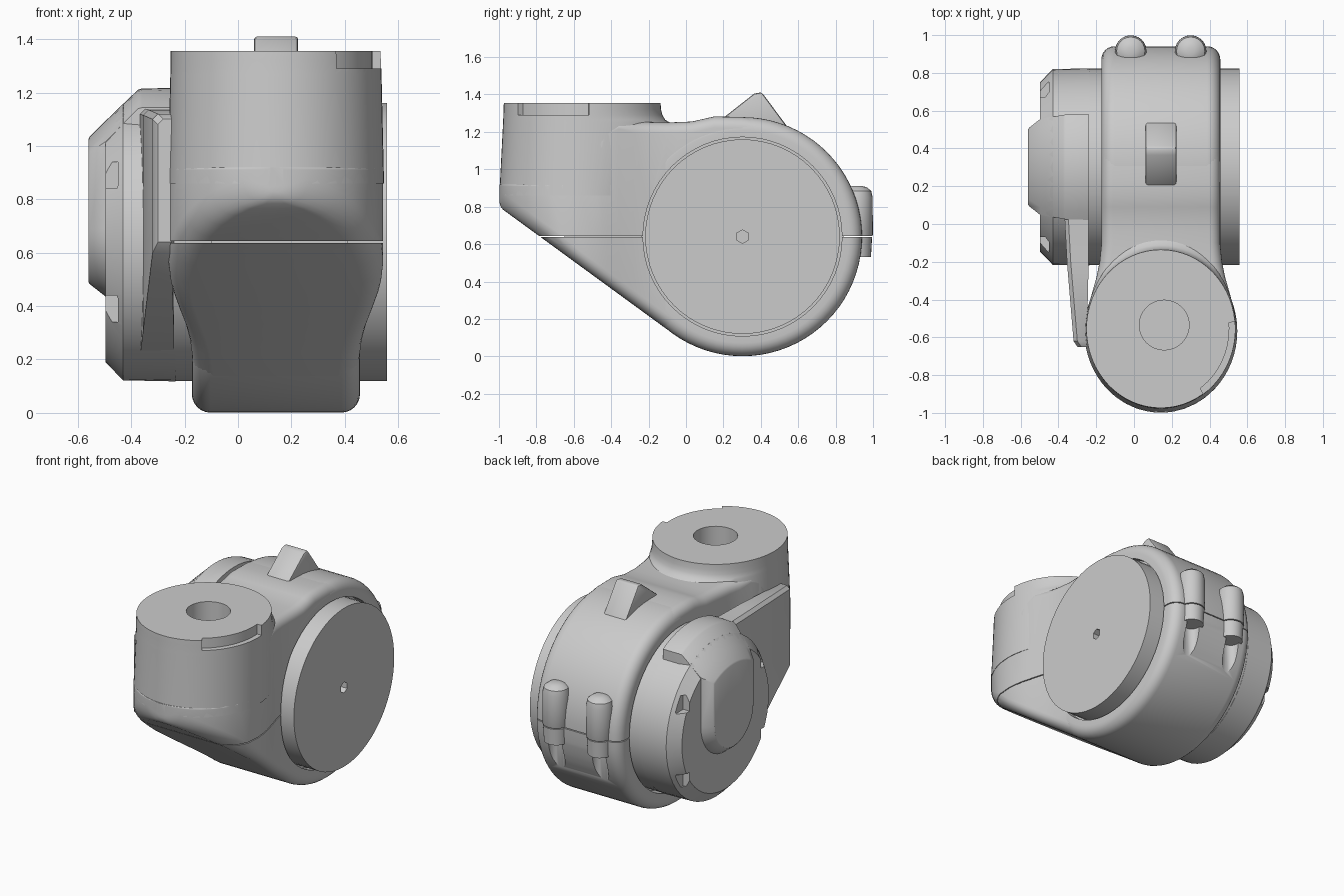
import bpy, bmesh
from math import sin, cos, pi, sqrt, radians

if "Cube" in bpy.data.objects:
    bpy.data.objects.remove(bpy.data.objects["Cube"])

CX, CY, CZ, R = 0.142, 0.302, 0.64, 0.639   # clamp ring centre and radius


def loft(name, rings, helper=False):
    """Closed solid through a list of equally sized vertex rings."""
    bm = bmesh.new()
    vs = [[bm.verts.new(p) for p in r] for r in rings]
    n = len(rings[0])
    for a, b in zip(vs, vs[1:]):
        for i in range(n):
            j = (i + 1) % n
            bm.faces.new((a[i], a[j], b[j], b[i]))
    bm.faces.new(vs[0])
    bm.faces.new(vs[-1])
    bmesh.ops.recalc_face_normals(bm, faces=bm.faces)
    me = bpy.data.meshes.new(name)
    bm.to_mesh(me)
    bm.free()
    ob = bpy.data.objects.new(name, me)
    bpy.context.collection.objects.link(ob)
    ob.hide_render = helper
    return ob


def lathe_x(name, prof, n=64, helper=False):
    return loft(name, [[(x, CY + r * cos(2 * pi * i / n), CZ + r * sin(2 * pi * i / n))
                        for i in range(n)] for x, r in prof], helper)


def lathe_z(name, cx, cy, prof, n=24, helper=False):
    return loft(name, [[(cx + r * cos(2 * pi * i / n), cy + r * sin(2 * pi * i / n), z)
                        for i in range(n)] for z, r in prof], helper)


def box(name, lo, hi, helper=False):
    return loft(name, [[(lo[0], lo[1], z), (hi[0], lo[1], z), (hi[0], hi[1], z), (lo[0], hi[1], z)]
                       for z in (lo[2], hi[2])], helper)


def activate(ob):
    bpy.ops.object.select_all(action='DESELECT')
    ob.select_set(True)
    bpy.context.view_layer.objects.active = ob


def cut(ob, *cutters):
    activate(ob)
    for c in cutters:
        m = ob.modifiers.new("cut", 'BOOLEAN')
        m.operation, m.solver, m.object = 'DIFFERENCE', 'EXACT', c
        bpy.ops.object.modifier_apply(modifier=m.name)


def bevel(ob, width, seg=3):
    activate(ob)
    m = ob.modifiers.new("bevel", 'BEVEL')
    m.width, m.segments = width, seg
    bpy.ops.object.modifier_apply(modifier=m.name)


def lerp(table, y):
    for (a, va), (b, vb) in zip(table, table[1:]):
        if y <= b:
            return va + (vb - va) * max(0, (y - a) / (b - a))
    return table[-1][1]


def section(y, h, zb, zt, rb, rt, k=6):
    """Rounded rectangle across the arm at station y."""
    pts = []
    for sx, zc, sz, r, a0 in ((1, zb, 1, rb, -90), (1, zt, -1, rt, 0),
                              (-1, zt, -1, rt, 90), (-1, zb, 1, rb, 180)):
        for i in range(k + 1):
            a = radians(a0 + 90 * i / k)
            pts.append((CX + sx * (h - r) + r * cos(a), y, zc + sz * r + r * sin(a)))
    return pts


# arm body: half-round front on a sloped underside, narrowing into the ring
WIDTH = [(-0.57, 0.402), (-0.5, 0.396), (-0.45, 0.387), (-0.36, 0.363), (-0.28, 0.34),
         (-0.2, 0.324), (-0.1, 0.314), (0.4, 0.3135)]
TOP = [(-0.57, 0.92), (-0.5, 1.1), (-0.42, 1.22), (-0.34, 1.255), (-0.1, 1.25), (0.03, 1.255),
       (0.15, 1.282), (0.3, 1.28), (0.42, 1.262)]
rings = []
for t in (4, 10, 18, 27, 36, 46, 56, 67, 78):
    y, h = -0.57 - 0.429 * cos(radians(t)), 0.403 * sin(radians(t))
    zb = 0.8 - 0.73 * (y + 1) + (0.03 if t == 4 else 0.008 if t == 10 else 0)
    rings.append(section(y, h, zb, 0.92, min(0.09, h * 0.8), 0.01))
for y in (-0.57, -0.5, -0.45, -0.42, -0.36, -0.28, -0.2, -0.1, -0.04, 0.03, 0.09, 0.15, 0.22, 0.3, 0.42):
    zb = 0.8 - 0.73 * (y + 1) if y < -0.08 else CZ - sqrt(R * R - (y - CY) ** 2) + 0.003
    rt = 0.01 if y < -0.5 else 0.03 if y < -0.3 else 0.06
    rings.append(section(y, lerp(WIDTH, y), zb, lerp(TOP, y), 0.08, rt))
arm = loft("arm_body", rings)

# clamp ring with rounded rims
rim = [(0.315 - 0.07 + 0.07 * sin(a), R - 0.07 + 0.07 * cos(a)) for a in [radians(15 * i) for i in range(7)]]
prof = [(CX - 0.315, 0.45)] + [(CX - x, r) for x, r in reversed(rim)] + [(CX + x, r) for x, r in rim] + [(CX + 0.315, 0.45)]
ring = lathe_x("clamp_ring", prof, 80)


# vertical neck socket, tapered, with a fillet flaring into the saddle at the back
def oval(z, rx, ry, cy, flare=0.0, n=64):
    return [(CX + rx * cos(2 * pi * i / n), cy + (ry + (flare if i < n / 2 else 0)) * sin(2 * pi * i / n), z)
            for i in range(n)]
neck = loft("neck_socket", [oval(0.86, 0.405, 0.431, -0.567), oval(1.25, 0.396, 0.421, -0.557, 0.05),
                            oval(1.265, 0.3955, 0.4205, -0.557, 0.025), oval(1.29, 0.395, 0.42, -0.556, 0.01),
                            oval(1.32, 0.3945, 0.4195, -0.556, 0.003), oval(1.355, 0.394, 0.419, -0.555)])

# screw lugs on the back of the ring
lugs = []
for x in (-0.017, 0.3):
    lugs.append(lathe_z("screw_lug", x, 0.915, [(0.53, 0.074), (0.64, 0.08), (0.65, 0.084), (0.85, 0.083),
                                                (0.885, 0.075), (0.905, 0.05), (0.912, 0.02)]))

# cutters: bore, parting line, neck hole, edge notch and screw recesses
bore = lathe_x("bore_cutter", [(-1, 0.532), (1, 0.532)], 64, True)
seam = box("seam_cutter", (-1, -1.2, 0.637), (1, 1.2, 0.643), True)
hole = lathe_z("hole_cutter", 0.16, -0.535, [(0.66, 0.132), (1.5, 0.132)], 32, True)
angles = [radians(5 - 60 * i / 14) for i in range(15)]
notch = loft("notch_cutter", [[(CX + s * 0.394 * cos(a), -0.555 + s * 0.419 * sin(a), z)
                               for s, z in ((0.92, 1.29), (1.2, 1.29), (1.2, 1.45), (0.92, 1.45))]
                              for a in angles], True)
cut(arm, bore, seam, hole)
cut(ring, bore, seam)
cut(neck, hole, notch)
for lug, x in zip(lugs, (-0.017, 0.3)):
    recess = lathe_z("recess_cutter", x, 0.915, [(0.25, 0.052), (0.55, 0.052)], 20, True)
    cut(ring, recess)
    cut(lug, seam, bore)

# triangular stop on top of the ring
tri = [(0.18, 1.26), (0.365, 1.405), (0.405, 1.412), (0.54, 1.23)]
stop = loft("top_stop", [[(x, y, z) for y, z in tri] for x in (0.06, 0.225)])
bevel(stop, 0.012, 2)

# motor drum with a seated flange and a small shaft hole
drum = lathe_x("motor_drum", [(-0.24, 0.52), (-0.1, 0.52), (-0.1, 0.54), (0.41, 0.54), (0.41, 0.52), (0.558, 0.52)], 64)
shaft = loft("shaft_cutter", [[(x, CY + 0.036 * cos(i * pi / 3 + pi / 6), CZ + 0.036 * sin(i * pi / 3 + pi / 6))
                               for i in range(6)] for x in (0.45, 0.7)], True)
cut(drum, shaft)

# end cap with chamfered rim and four side windows
cap = lathe_x("end_cap", [(-0.497, 0.45), (-0.43, 0.518), (-0.235, 0.522)], 48)
for sy in (-1, 1):
    for sz in (-1, 1):
        y, z = CY + sy * 0.41, CZ + sz * 0.25
        cut(cap, box("window_cutter", (-0.6, y - 0.04, z - 0.05), (-0.45, y + 0.04, z + 0.05), True))


# raised cable channel on the cap: round below, arched over the rim above
def channel(x, h, rt, zc=0.69, k=20):
    low = [(x, CY + h * cos(pi * i / k), zc - h * sin(pi * i / k)) for i in range(k + 1)]
    ys = [-h + 2 * h * i / 12 for i in range(13)]
    return low + [(x, CY + y, CZ + sqrt(rt * rt - y * y)) for y in ys]
loft("cable_channel", [channel(-0.56, 0.2, 0.385), channel(-0.555, 0.208, 0.395), channel(-0.495, 0.255, 0.455),
                       channel(-0.375, 0.275, 0.57), channel(-0.36, 0.278, 0.575), channel(-0.24, 0.28, 0.577)])

# side fin linking the cap to the neck: (y, top, bottom, outer x, inner x)
fin = loft("cable_fin", [[(xo, y, zb), (xo, y, zt - 0.02), (xo + 0.02, y, zt), (xi, y, zt), (xi, y, zb)]
                         for y, zt, zb, xo, xi in ((0.3, 1.15, 0.13, -0.375, -0.24),
                                                   (0.08, 1.14, 0.19, -0.37, -0.24),
                                                   (-0.2, 1.135, 0.31, -0.355, -0.24),
                                                   (-0.62, 1.12, 0.6, -0.32, -0.25),
                                                   (-0.65, 1.1, 0.64, -0.3, -0.25))])

# smooth shading with hard edges kept
bpy.ops.object.select_all(action='DESELECT')
for ob in bpy.data.objects:
    if ob.hide_render:
        ob.hide_set(True)
    else:
        ob.select_set(True)
        bpy.context.view_layer.objects.active = ob
bpy.ops.object.shade_smooth_by_angle(angle=radians(32))
